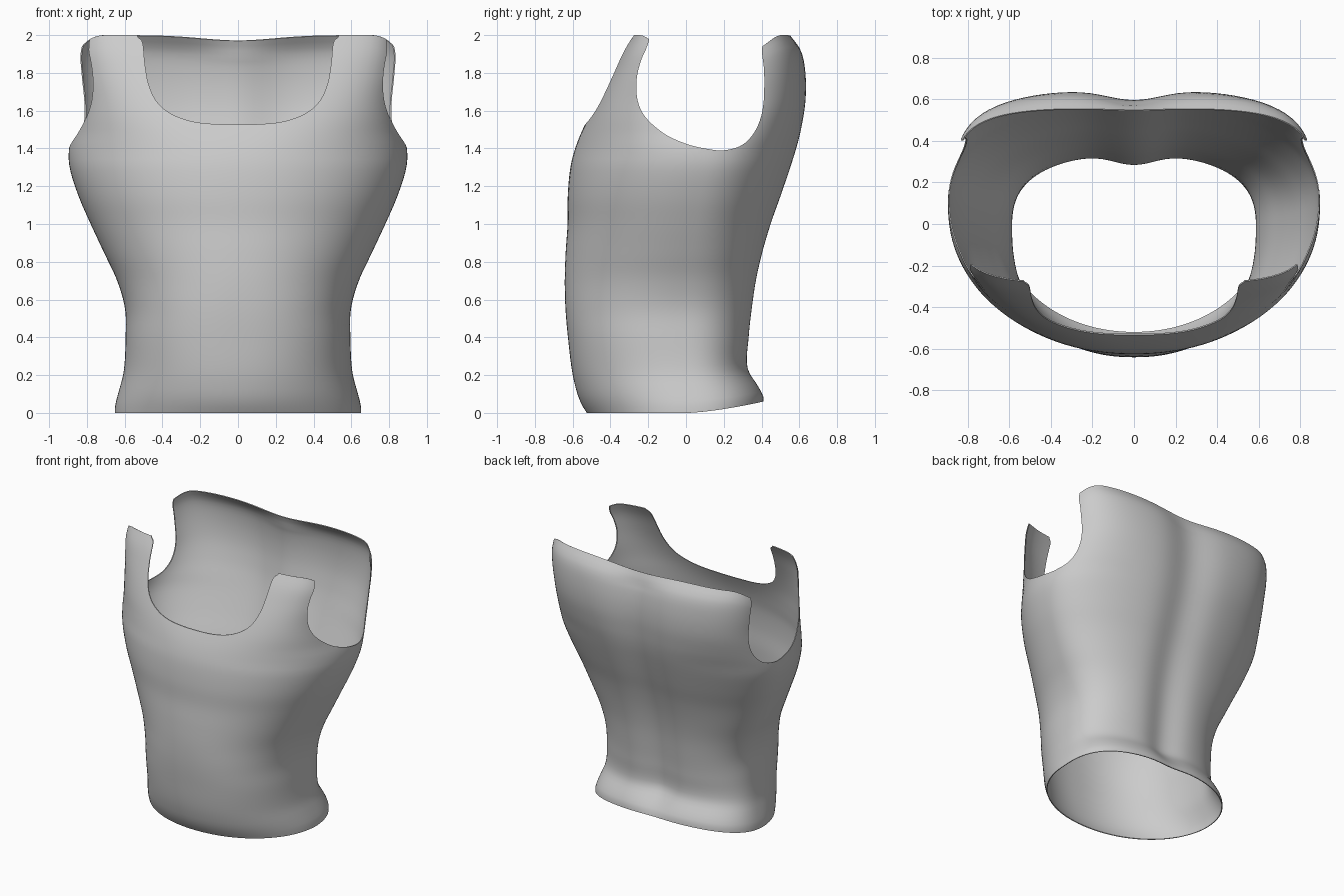
import bpy, bmesh, math

if "Cube" in bpy.data.objects:
    bpy.data.objects.remove(bpy.data.objects["Cube"])

# Profile stations: height, half width, front y, back y, centre y, front squareness, back squareness
STATIONS = [
    (0.00, .652, -.525, .418, .02, 2.05, 2.6),
    (0.04, .650, -.550, .415, .02, 2.05, 2.6),
    (0.10, .635, -.575, .392, .01, 2.1, 2.6),
    (0.22, .605, -.603, .340, -.01, 2.2, 2.5),
    (0.40, .595, -.625, .348, -.02, 2.3, 2.5),
    (0.55, .598, -.638, .365, -.01, 2.3, 2.5),
    (0.70, .640, -.642, .388, .01, 2.2, 2.4),
    (0.85, .710, -.637, .422, .03, 2.15, 2.3),
    (1.00, .780, -.627, .467, .05, 2.15, 2.2),
    (1.15, .845, -.626, .520, .07, 2.15, 2.2),
    (1.30, .891, -.612, .570, .09, 2.15, 2.25),
    (1.40, .895, -.587, .600, .10, 2.2, 2.35),
    (1.50, .875, -.548, .622, .13, 2.5, 2.6),
    (1.65, .853, -.475, .642, .17, 3.2, 3.0),
    (1.80, .856, -.398, .640, .18, 3.9, 3.3),
    (1.92, .858, -.335, .615, .18, 4.6, 3.6),
    (2.00, .855, -.285, .557, .18, 5.0, 4.0),
]
ROWS, COLS = 64, 128


def section(z):
    """Smooth (cubic) interpolation of the station table."""
    S = STATIONS
    i = max(k for k in range(len(S) - 1) if S[k][0] <= z + 1e-9)
    h = S[i + 1][0] - S[i][0]
    t = (z - S[i][0]) / h

    def slope(k, c):
        a, b = max(k - 1, 0), min(k + 1, len(S) - 1)
        return (S[b][c] - S[a][c]) / (S[b][0] - S[a][0])

    return [(2*t**3 - 3*t*t + 1) * S[i][c] + (t**3 - 2*t*t + t) * h * slope(i, c)
            + (3*t*t - 2*t**3) * S[i + 1][c] + (t**3 - t*t) * h * slope(i + 1, c)
            for c in range(1, 7)]


def body_point(a, z):
    w, front, back, c, nf, nb = section(z)
    s, k = math.sin(a), math.cos(a)
    n, reach = (nb, back - c) if s > 0 else (nf, c - front)
    r = (abs(k)**n + abs(s)**n) ** (-1 / n)
    x, y = w * k * r, c + reach * s * r
    if s > 0:                                   # spine groove, fading at hem and top
        fade = min(1, (2.0 - z) / .1 + .15) * min(1, .25 + z / .3)
        y -= .047 * math.exp(-(x / (.13 + .03 * z))**2) * fade
    low = max(0, 1 - z / .4)                    # hem rises at the back
    z += .06 * low * max(0, y / .41)**1.5
    high = (z / 2)**10                          # dipped back edge, rounded top corners
    z -= high * (.028 * math.exp(-(x / .27)**2) + .09 * max(0, (abs(x) - .70) / .15)**2.5)
    return x, y, z


def make_object(name, bm):
    bmesh.ops.recalc_face_normals(bm, faces=bm.faces)
    me = bpy.data.meshes.new(name)
    bm.to_mesh(me)
    bm.free()
    ob = bpy.data.objects.new(name, me)
    bpy.context.collection.objects.link(ob)
    return ob


def prism(name, profile, place, lo, hi):
    """Closed prism from a 2D profile, used as a cutter."""
    bm = bmesh.new()
    ends = [[bm.verts.new(place(u, v, d)) for u, v in profile] for d in (lo, hi)]
    n = len(profile)
    for e in ends:
        bm.faces.new(e)
    for i in range(n):
        j = (i + 1) % n
        bm.faces.new((ends[0][i], ends[0][j], ends[1][j], ends[1][i]))
    ob = make_object(name, bm)
    ob.hide_render = True
    return ob


def smooth_path(pts, steps=5):
    """Catmull-Rom refinement of an open outline."""
    out = []
    for i in range(len(pts) - 1):
        p = [pts[max(0, min(len(pts) - 1, i + k))] for k in (-1, 0, 1, 2)]
        for s in range(steps):
            t = s / steps
            out.append(tuple(.5 * (2*b + (c - a)*t + (2*a - 5*b + 4*c - d)*t*t
                                   + (3*b - a - 3*c + d)*t**3) for a, b, c, d in zip(*p)))
    return out + [pts[-1]]


# Torso shell
bm = bmesh.new()
grid = [[bm.verts.new(body_point(2 * math.pi * j / COLS, 2 * i / ROWS)) for j in range(COLS)]
        for i in range(ROWS + 1)]
for i in range(ROWS):
    for j in range(COLS):
        k = (j + 1) % COLS
        bm.faces.new((grid[i][j], grid[i][k], grid[i + 1][k], grid[i + 1][j]))
shell = make_object("torso_shell", bm)
solid = shell.modifiers.new("thickness", 'SOLIDIFY')
solid.thickness = .006
solid.offset = -1

# Neck opening, front only
half = [(.55, 2.1), (.535, 2.0), (.505, 1.96), (.492, 1.84), (.47, 1.73), (.42, 1.635),
        (.33, 1.572), (.2, 1.536), (0, 1.526)]
neck = smooth_path(half + [(-x, z) for x, z in half[-2::-1]])
neck_cutter = prism("neck_cutter", neck, lambda u, v, d: (u, d, v), -1, .1)

# Arm openings, both sides at once
arm = smooth_path([(-.185, 2.1), (-.19, 2.0), (-.21, 1.93), (-.24, 1.86), (-.262, 1.76),
                   (-.255, 1.65), (-.21, 1.56), (-.11, 1.475), (0, 1.425), (.1, 1.4),
                   (.2, 1.39), (.3, 1.42), (.37, 1.5), (.408, 1.62), (.414, 1.8),
                   (.402, 1.92), (.42, 1.98), (.45, 2.1)])
arm_cutter = prism("arm_cutter", arm, lambda u, v, d: (d, u, v), -1.2, 1.2)

for cutter in (neck_cutter, arm_cutter):
    cut = shell.modifiers.new(cutter.name, 'BOOLEAN')
    cut.operation = 'DIFFERENCE'
    cut.solver = 'EXACT'
    cut.object = cutter

# Apply the cuts, remove the helpers, shade smooth
bpy.context.view_layer.objects.active = shell
shell.select_set(True)
for m in list(shell.modifiers):
    bpy.ops.object.modifier_apply(modifier=m.name)
for cutter in (neck_cutter, arm_cutter):
    bpy.data.objects.remove(cutter)
bpy.ops.object.shade_smooth_by_angle(angle=math.radians(40))

grey = bpy.data.materials.new("light_grey")
grey.diffuse_color = (.6, .6, .6, 1)
grey.use_nodes = True
grey.node_tree.nodes["Principled BSDF"].inputs["Base Color"].default_value = grey.diffuse_color
shell.data.materials.clear()
shell.data.materials.append(grey)
